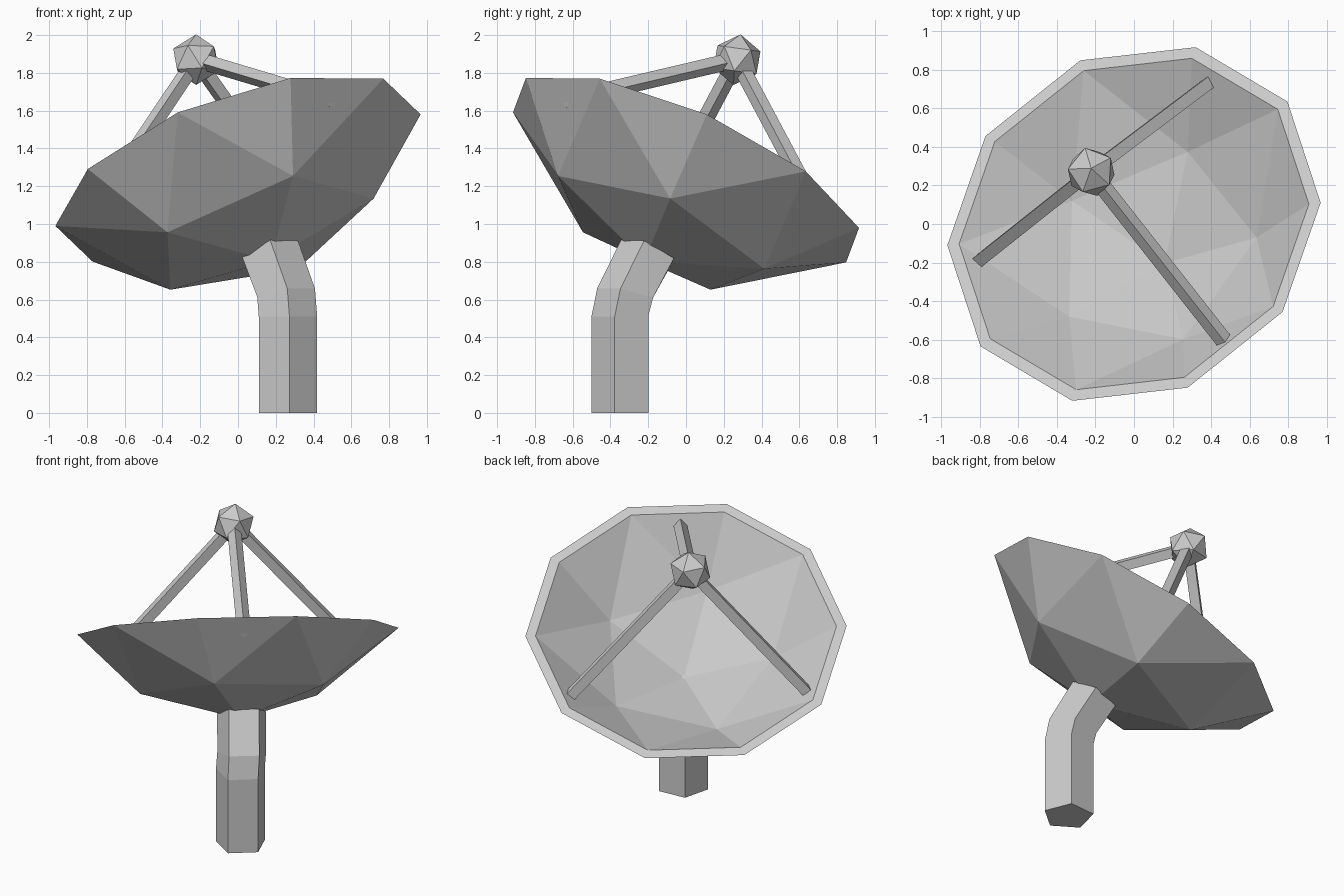
import bpy, bmesh, math
from mathutils import Vector, Matrix

cube = bpy.data.objects.get("Cube")
if cube:
    bpy.data.objects.remove(cube, do_unlink=True)

grey = bpy.data.materials.new("light_grey")
grey.use_nodes = True
colour = (0.6, 0.6, 0.6, 1)
grey.diffuse_color = colour
grey.node_tree.nodes["Principled BSDF"].inputs["Base Color"].default_value = colour


def finish(bm, name):
    bmesh.ops.recalc_face_normals(bm, faces=bm.faces)
    mesh = bpy.data.meshes.new(name)
    bm.to_mesh(mesh)
    bm.free()
    mesh.materials.append(grey)
    obj = bpy.data.objects.new(name, mesh)
    bpy.context.collection.objects.link(obj)
    return obj


def sweep(name, path, sides, radius, first, frames):
    """Polygon section carried along a path; each frame gives the ring's rotation."""
    bm = bmesh.new()
    rings = []
    for p, rot in zip(path, frames):
        ring = []
        for i in range(sides):
            a = first + math.tau * i / sides
            off = rot @ Vector((math.cos(a), math.sin(a), 0)) * radius
            ring.append(bm.verts.new(Vector(p) + off))
        rings.append(ring)
    for low, high in zip(rings, rings[1:]):
        for i in range(sides):
            j = (i + 1) % sides
            bm.faces.new((low[i], low[j], high[j], high[i]))
    bm.faces.new(rings[0][::-1])
    bm.faces.new(rings[-1])
    return finish(bm, name)


# Dish frame: axis of the bowl, and the direction of its first rim corner
centre = Vector((0, 0, 1.285))
axis = Vector((-0.309, 0.396, 0.864)).normalized()
side = Vector((0.277, -0.838, 0.47))
side = (side - axis * side.dot(axis)).normalized()
across = axis.cross(side)


def on_dish(radius, angle, height):
    return (centre + side * radius * math.cos(angle)
            + across * radius * math.sin(angle) + axis * height)


# Dish: ten-cornered rim, five-cornered middle ring and a pole, as two shells
bm = bmesh.new()
rims = []
for rim_r, ring_r, ring_h, pole_h in ((1.017, 0.63, -0.385, -0.555),
                                      (0.953, 0.56, -0.33, -0.514)):
    rim = [bm.verts.new(on_dish(rim_r, math.tau * i / 10, 0)) for i in range(10)]
    ring = [bm.verts.new(on_dish(ring_r, math.tau * i / 5, ring_h)) for i in range(5)]
    pole = bm.verts.new(on_dish(0, 0, pole_h))
    for i in range(5):
        j = (i + 1) % 5
        bm.faces.new((ring[i], rim[2 * i - 1], rim[2 * i]))
        bm.faces.new((ring[i], rim[2 * i], rim[2 * i + 1]))
        bm.faces.new((ring[i], rim[2 * i + 1], ring[j]))
        bm.faces.new((pole, ring[i], ring[j]))
    rims.append(rim)
for i in range(10):
    j = (i + 1) % 10
    bm.faces.new((rims[0][i], rims[0][j], rims[1][j], rims[1][i]))
finish(bm, "dish")

# Stand: five-sided post that bends towards the back of the dish
tilt_axis = Vector((0, 0, 1)).cross(axis).normalized()
tilts = [Matrix.Rotation(math.radians(t), 3, tilt_axis) for t in (0, 0, 15, 30)]
stand_path = [(0.261, -0.338, 0), (0.261, -0.338, 0.51),
              (0.252, -0.311, 0.625), (0.17, -0.196, 0.847)]
sweep("stand", stand_path, 5, 0.163, math.radians(130), tilts)

# Receiver: icosahedron above the middle of the dish
receiver_at = Vector((-0.222, 0.27, 1.87))
bm = bmesh.new()
bmesh.ops.create_icosphere(bm, subdivisions=1, radius=0.135)
top = max(bm.verts, key=lambda v: v.co.z)
near = top.link_edges[0].other_vert(top).co
turn = math.radians(105) - math.atan2(near.y, near.x)
lean = Matrix.Rotation(math.radians(-8), 4, 'X')
place = Matrix.Translation(receiver_at) @ lean @ Matrix.Rotation(turn, 4, 'Z')
bmesh.ops.transform(bm, matrix=place, verts=bm.verts)
finish(bm, "receiver")

# Struts: three square bars, edge outwards, from the bowl to the receiver
for k in range(3):
    angle = math.radians(17 + 120 * k)
    foot = on_dish(0.885, angle, -0.085)
    head = receiver_at
    along = (head - foot).normalized()
    flat = along.cross(axis).normalized()
    frame = Matrix((flat, along.cross(flat), along)).transposed()
    sweep("strut_%d" % (k + 1), (foot, head), 4, 0.044, 0, (frame, frame))
